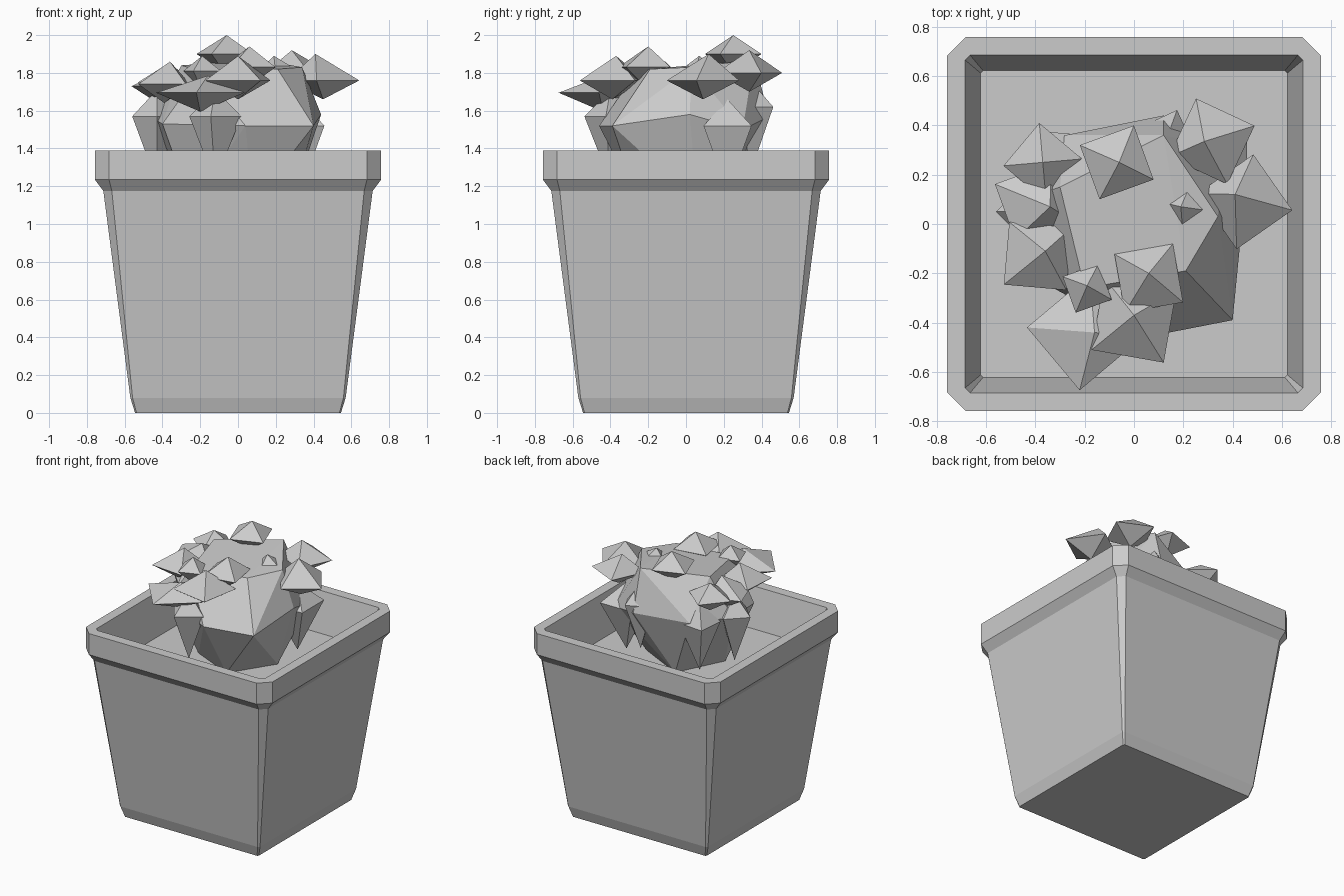
import bpy
import bmesh
from math import cos, sin, radians
from mathutils import Vector

if "Cube" in bpy.data.objects:
    bpy.data.objects.remove(bpy.data.objects["Cube"], do_unlink=True)

grey = bpy.data.materials.new("light grey")
grey.use_nodes = True
grey.diffuse_color = (0.6, 0.6, 0.6, 1)
grey.node_tree.nodes["Principled BSDF"].inputs["Base Color"].default_value = grey.diffuse_color


def finish(name, bm):
    bmesh.ops.recalc_face_normals(bm, faces=bm.faces)
    mesh = bpy.data.meshes.new(name)
    bm.to_mesh(mesh)
    bm.free()
    mesh.materials.append(grey)
    obj = bpy.data.objects.new(name, mesh)
    bpy.context.scene.collection.objects.link(obj)


def square_ring(bm, half, cut, z):
    """Square outline with chamfered corners."""
    inner = half - cut
    corners = []
    for sx, sy in ((1, 1), (-1, 1), (-1, -1), (1, -1)):
        pair = [(half * sx, inner * sy, z), (inner * sx, half * sy, z)]
        corners += pair if sx == sy else pair[::-1]
    return [bm.verts.new(c) for c in corners]


def hull(name, points):
    bm = bmesh.new()
    for p in points:
        bm.verts.new(p)
    bmesh.ops.convex_hull(bm, input=bm.verts)
    bmesh.ops.dissolve_limit(bm, angle_limit=radians(4), verts=bm.verts, edges=bm.edges)
    finish(name, bm)


def spike(name, centre, radius, turn, height, lean=(0, 0), depth=0.1):
    """Four-sided star tip: pyramid above, shallower pyramid below."""
    c = Vector(centre)
    points = [c + Vector((lean[0], lean[1], height)), c - Vector((0, 0, depth))]
    for k in range(4):
        a = radians(turn + 90 * k)
        points.append(c + Vector((cos(a), sin(a), 0)) * radius)
    hull(name, points)


# Pot: chamfered square rings from the base, over the rim, down to the soil
profile = [(0.545, 0.008, 0), (0.57, 0.012, 0.08), (0.713, 0.045, 1.175),
           (0.758, 0.075, 1.235), (0.758, 0.075, 1.39), (0.685, 0.02, 1.39), (0.622, 0.01, 1.11)]
bm = bmesh.new()
rings = [square_ring(bm, *level) for level in profile]
for low, high in zip(rings, rings[1:]):
    for i in range(8):
        j = (i + 1) % 8
        bm.faces.new((low[i], low[j], high[j], high[i]))
bm.faces.new(rings[0])
bm.faces.new(rings[-1])
finish("pot", bm)

# Plant body: a faceted boulder that narrows towards the soil
hull("plant_body", [
    (0.08, -0.25, 1.11), (-0.25, -0.1, 1.11), (-0.08, 0.24, 1.11), (0.28, 0.06, 1.11),
    (0.4, -0.39, 1.52), (0.04, -0.46, 1.52), (-0.4, -0.22, 1.53), (-0.45, 0.1, 1.56),
    (-0.28, 0.36, 1.57), (0.12, 0.44, 1.57), (0.44, 0.02, 1.58), (0.38, 0.3, 1.5),
    (0.21, -0.19, 1.82), (-0.2, -0.26, 1.81), (-0.3, 0.15, 1.84), (0.12, 0.36, 1.87),
    (0.34, 0.03, 1.83)])

# Side lumps growing low on the body
for name, centre, radius, turn in (
        ("front_lump", (-0.12, -0.4, 1.57), 0.14, 260),
        ("right_lump", (-0.43, 0.05, 1.57), 0.13, 180),
        ("left_lump", (0.33, 0.22, 1.52), 0.18, 45),
        ("back_right_lump", (-0.3, 0.27, 1.55), 0.14, 130),
        ("back_lump", (0.13, 0.34, 1.62), 0.13, 70)):
    spike(name, centre, radius, turn, 0.14, depth=0.35)

# Star tips crowning the body
for name, centre, radius, turn, height, lean in (
        ("front_tip", (-0.2, -0.44, 1.695), 0.235, 265, 0.09, (0.04, 0)),
        ("front_left_tip", (0.0, -0.39, 1.76), 0.21, 305, 0.13, (0, 0.02)),
        ("upper_front_tip", (0.06, -0.22, 1.83), 0.17, 325, 0.11, (0, 0.02)),
        ("small_front_tip", (-0.19, -0.26, 1.81), 0.11, 335, 0.08, (0, 0.01)),
        ("left_tip", (0.45, 0.09, 1.76), 0.195, 350, 0.14, (-0.04, 0.03)),
        ("back_left_tip", (0.315, 0.335, 1.8), 0.185, 20, 0.12, (-0.03, 0)),
        ("top_tip", (-0.07, 0.25, 1.9), 0.165, 65, 0.1, (0.01, 0)),
        ("back_right_tip", (-0.37, 0.25, 1.75), 0.16, 95, 0.1, (0, 0)),
        ("right_tip", (-0.41, 0.09, 1.73), 0.17, 155, 0.1, (0.07, -0.02)),
        ("front_right_tip", (-0.39, -0.13, 1.74), 0.18, 130, 0.12, (0.03, 0.02)),
        ("small_top_tip", (0.21, 0.07, 1.83), 0.08, 350, 0.06, (-0.02, 0))):
    spike(name, centre, radius, turn, height, lean)
